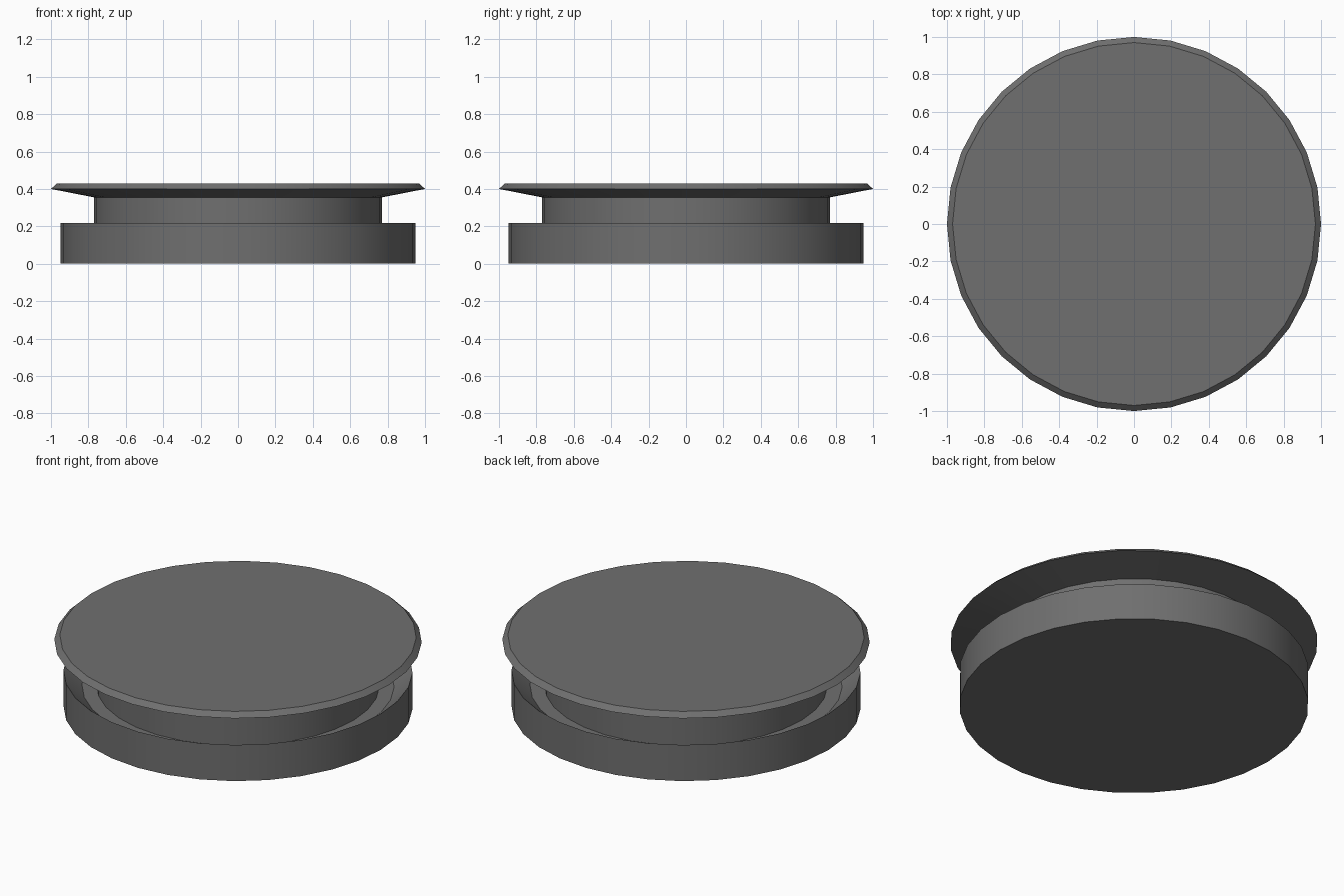
import bpy, bmesh, math

if "Cube" in bpy.data.objects:
    bpy.data.objects.remove(bpy.data.objects["Cube"])

SIDES = 32

dark_grey = bpy.data.materials.new("dark_grey")
dark_grey.diffuse_color = (0.16, 0.16, 0.16, 1)
dark_grey.use_nodes = True
dark_grey.node_tree.nodes["Principled BSDF"].inputs["Base Color"].default_value = dark_grey.diffuse_color


def lathe(name, profile, cap_first=False, cap_last=False):
    """Spin (radius, z) points into a 32-sided shell, optionally closing its ends."""
    bm = bmesh.new()
    rings = []
    for r, z in profile:
        rings.append([bm.verts.new((r * math.cos(2 * math.pi * i / SIDES),
                                    r * math.sin(2 * math.pi * i / SIDES), z))
                      for i in range(SIDES)])
    for low, high in zip(rings, rings[1:]):
        for i in range(SIDES):
            j = (i + 1) % SIDES
            bm.faces.new((low[i], low[j], high[j], high[i]))
    if cap_first:
        bm.faces.new(rings[0][::-1])
    if cap_last:
        bm.faces.new(rings[-1])
    mesh = bpy.data.meshes.new(name)
    bm.to_mesh(mesh)
    bm.free()
    mesh.materials.append(dark_grey)
    obj = bpy.data.objects.new(name, mesh)
    bpy.context.collection.objects.link(obj)
    bpy.ops.object.select_all(action='DESELECT')
    obj.select_set(True)
    bpy.context.view_layer.objects.active = obj
    bpy.ops.object.shade_smooth_by_angle(angle=math.radians(30))
    return obj


# Base: drum with a sloped recess around the neck
lathe("base", [(0.95, 0), (0.95, 0.217), (0.85, 0.13), (0.77, 0.13)],
      cap_first=True)

# Neck: narrower cylinder between base and top plate
lathe("neck", [(0.77, 0.13), (0.77, 0.355)])

# Top plate: shallow flared underside, bevelled edge, flat top
lathe("top_plate", [(0.77, 0.355), (1.0, 0.40), (0.97, 0.428)], cap_last=True)
